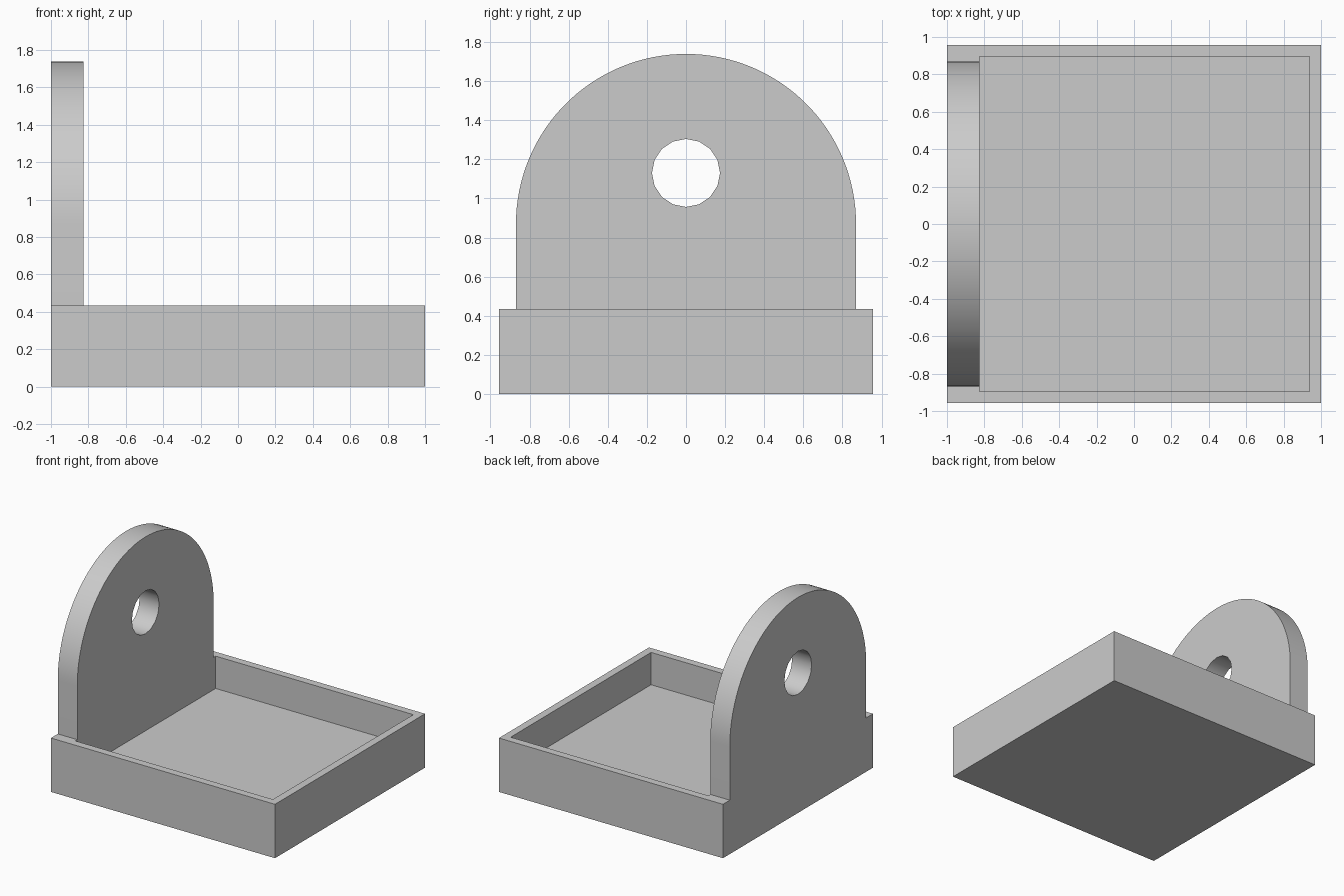
import bpy
import bmesh
from math import pi, sin, cos

if "Cube" in bpy.data.objects:
    bpy.data.objects.remove(bpy.data.objects["Cube"])

U = 2 / 23            # one design unit; the tray is 23 units long
LENGTH, WIDTH, HEIGHT = 23 * U, 22 * U, 5 * U
WALL, FLOOR, PLATE = U, 2 * U, 2 * U
RADIUS = 10 * U       # rounded top of the upright plate
HOLE_Z, HOLE_R = 13 * U, 2 * U
BACK = -LENGTH / 2    # outer face of the upright plate

grey = bpy.data.materials.new("light grey")
grey.use_nodes = True
colour = (0.6, 0.6, 0.6, 1)
grey.diffuse_color = colour
grey.node_tree.nodes["Principled BSDF"].inputs["Base Color"].default_value = colour


def finish(name, bm):
    bmesh.ops.recalc_face_normals(bm, faces=bm.faces)
    mesh = bpy.data.meshes.new(name)
    bm.to_mesh(mesh)
    bm.free()
    mesh.materials.append(grey)
    obj = bpy.data.objects.new(name, mesh)
    bpy.context.collection.objects.link(obj)
    return obj


def loop(bm, points):
    verts = [bm.verts.new((BACK, y, z)) for y, z in points]
    return [bm.edges.new((a, b)) for a, b in zip(verts, verts[1:] + verts[:1])]


# Tray: a block whose top is inset to the rim, then sunk to the floor
bm = bmesh.new()
bmesh.ops.create_cube(bm, size=1)
for v in bm.verts:
    v.co = (v.co.x * LENGTH, v.co.y * WIDTH, (v.co.z + 0.5) * HEIGHT)
top = max(bm.faces, key=lambda f: f.calc_center_median().z)
bmesh.ops.inset_region(bm, faces=[top], thickness=WALL)
for v in top.verts:
    if v.co.x < 0:
        v.co.x = BACK + PLATE
sunk = bmesh.ops.extrude_face_region(bm, geom=[top])["geom"]
for v in sunk:
    if isinstance(v, bmesh.types.BMVert):
        v.co.z = FLOOR
if top.is_valid:
    bmesh.ops.delete(bm, geom=[top], context="FACES_ONLY")
finish("tray", bm)

# Upright plate: arched outline with a round hole, extruded to thickness
bm = bmesh.new()
steps = 64
arch = [(RADIUS * cos(pi * i / steps), RADIUS + RADIUS * sin(pi * i / steps))
        for i in range(steps + 1)]
edges = loop(bm, [(-RADIUS, HEIGHT), (RADIUS, HEIGHT)] + arch)
sides = 16
edges += loop(bm, [(HOLE_R * cos(2 * pi * i / sides), HOLE_Z + HOLE_R * sin(2 * pi * i / sides))
                   for i in range(sides)])
bmesh.ops.triangle_fill(bm, edges=edges, use_beauty=True)
pushed = bmesh.ops.extrude_face_region(bm, geom=bm.faces[:], use_keep_orig=True)["geom"]
for v in pushed:
    if isinstance(v, bmesh.types.BMVert):
        v.co.x += PLATE
plate = finish("upright_plate", bm)

bpy.ops.object.select_all(action="DESELECT")
plate.select_set(True)
bpy.context.view_layer.objects.active = plate
bpy.ops.object.shade_smooth_by_angle()
